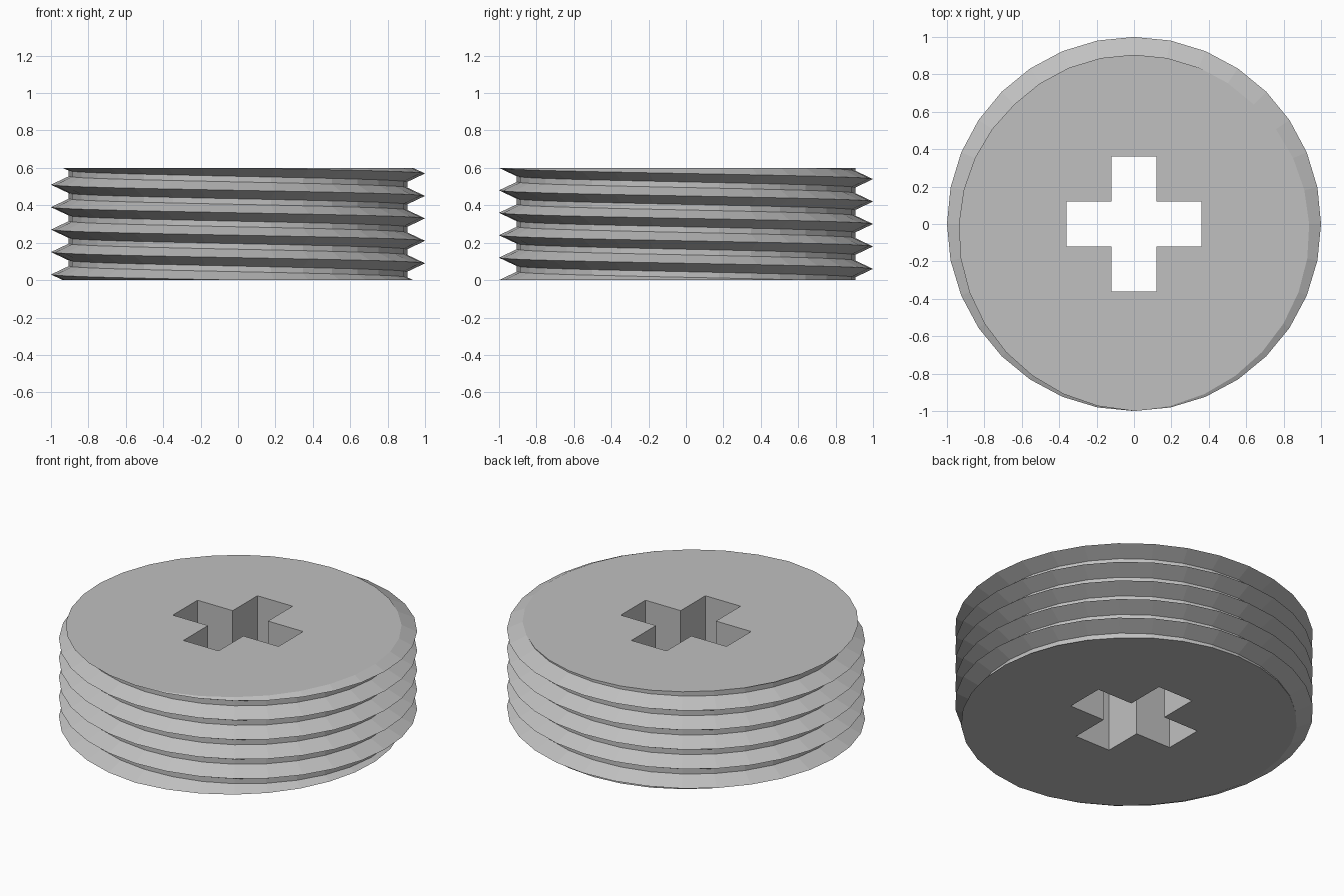
import bpy, bmesh
from math import cos, sin, tau

cube = bpy.data.objects.get("Cube")
if cube:
    bpy.data.objects.remove(cube, do_unlink=True)

SEGMENTS = 32
HEIGHT = 0.6
PITCH = 0.12
CREST, ROOT = 1.0, 0.905
FLANK = 0.045            # height from crest to root flat
ARM, REACH = 0.12, 0.36  # cross slot half width and half length

metal = bpy.data.materials.new("grey metal")
metal.use_nodes = True
grey = (0.53, 0.53, 0.53, 1)
metal.diffuse_color = grey
metal.node_tree.nodes["Principled BSDF"].inputs["Base Color"].default_value = grey

bm = bmesh.new()

# Helical thread: one turn drops by a pitch, so the seam joins three rows lower
profile = [(CREST, 0), (ROOT, FLANK), (ROOT, PITCH - FLANK)]
rows = [(r, z + PITCH * turn) for turn in range(-2, 8) for r, z in profile]
columns = []
for i in range(SEGMENTS):
    a = tau * i / SEGMENTS
    columns.append([bm.verts.new((r * cos(a), r * sin(a),
                                  z + 0.75 * PITCH - PITCH * i / SEGMENTS))
                    for r, z in rows])
for i in range(SEGMENTS):
    last = i == SEGMENTS - 1
    here, there = columns[i], columns[(i + 1) % SEGMENTS]
    shift = len(profile) if last else 0
    for j in range(shift, len(rows) - 1):
        k = j - shift
        bm.faces.new((here[j], there[k], there[k + 1], here[j + 1]))

# Trim the thread flat at both ends
for level, side in ((0, -1), (HEIGHT, 1)):
    bmesh.ops.bisect_plane(bm, geom=bm.verts[:] + bm.edges[:] + bm.faces[:],
                           dist=1e-5, plane_co=(0, 0, level),
                           plane_no=(0, 0, side), clear_outer=True)

# Cross-shaped slot running right through
corner = [(REACH, -ARM), (REACH, ARM), (ARM, ARM)]
outline = []
for quarter in range(4):
    outline += corner
    corner = [(-y, x) for x, y in corner]
rings = [[bm.verts.new((x, y, z)) for x, y in outline] for z in (0, HEIGHT)]
n = len(outline)
for i in range(n):
    k = (i + 1) % n
    bm.faces.new((rings[0][i], rings[1][i], rings[1][k], rings[0][k]))

# End faces between the thread rim and the slot
for level in (0, HEIGHT):
    rim = [e for e in bm.edges if e.is_boundary
           and all(abs(v.co.z - level) < 1e-4 for v in e.verts)]
    bmesh.ops.triangle_fill(bm, edges=rim, use_beauty=True, normal=(0, 0, 1))
bmesh.ops.recalc_face_normals(bm, faces=bm.faces[:])

mesh = bpy.data.meshes.new("threaded_plug")
bm.to_mesh(mesh)
bm.free()
mesh.materials.append(metal)
plug = bpy.data.objects.new("threaded_plug", mesh)
bpy.context.collection.objects.link(plug)
